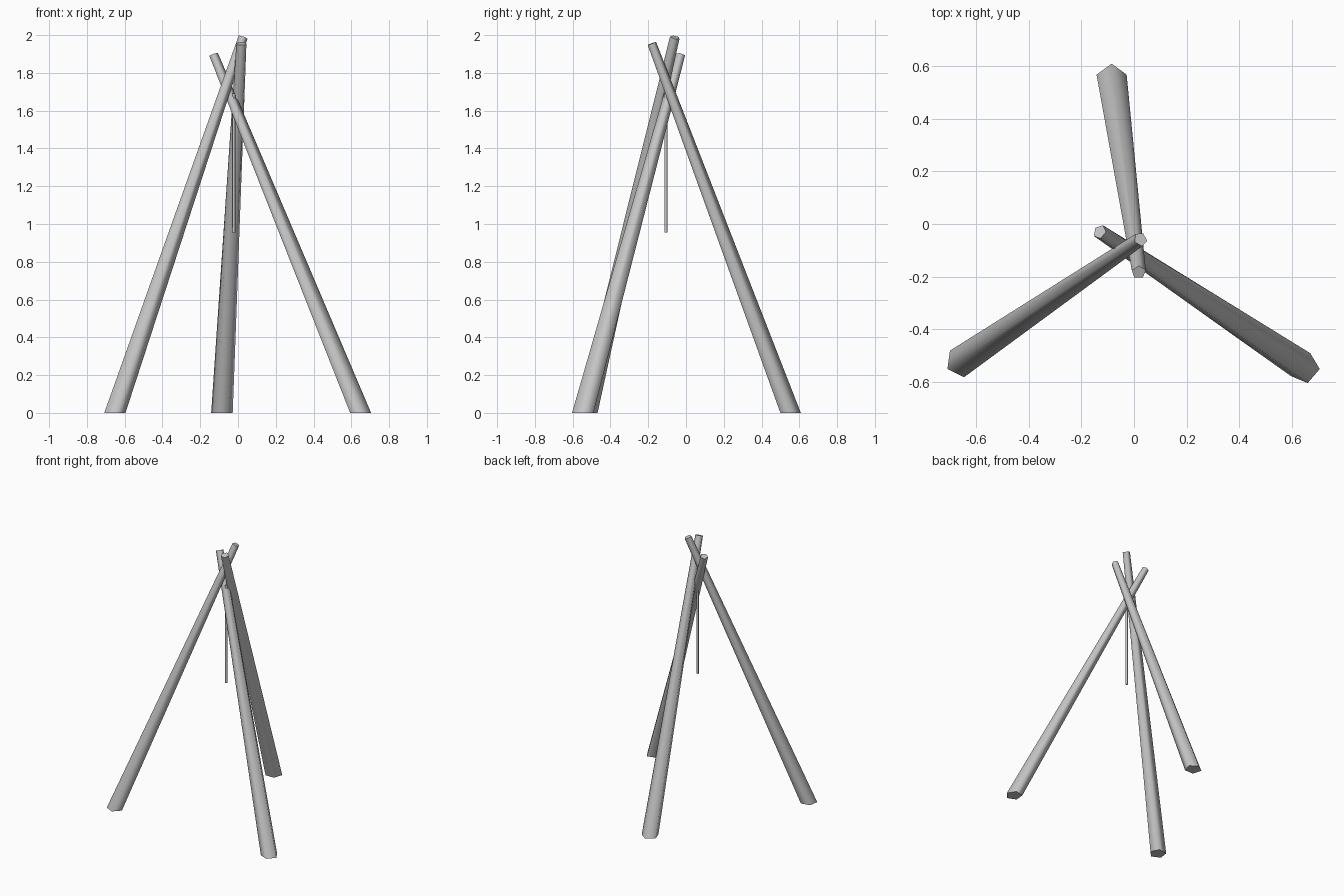
import bpy
import bmesh
from math import cos, sin, radians, tau
from mathutils import Vector

cube = bpy.data.objects.get("Cube")
if cube:
    bpy.data.objects.remove(cube, do_unlink=True)

grey = bpy.data.materials.new("plain grey")
grey.use_nodes = True
colour = (0.55, 0.55, 0.55, 1)
grey.diffuse_color = colour
grey.node_tree.nodes["Principled BSDF"].inputs["Base Color"].default_value = colour


def pole(name, base, top, base_radius, top_radius, turn, sides=5):
    """Tapered pole: foot cut level, head cut square to the axis."""
    base, top = Vector(base), Vector(top)
    axis = (top - base).normalized()
    bm = bmesh.new()
    foot, head = [], []
    for i in range(sides):
        a = radians(turn) + tau * i / sides
        out = Vector((cos(a), sin(a), 0))
        foot.append(bm.verts.new(base + out * base_radius))
        head.append(bm.verts.new(top + (out - axis * out.dot(axis)) * top_radius))
    for i in range(sides):
        j = (i + 1) % sides
        bm.faces.new((foot[i], foot[j], head[j], head[i])).smooth = True
    # flat end caps
    bm.faces.new(foot[::-1])
    bm.faces.new(head)
    mesh = bpy.data.meshes.new(name)
    bm.to_mesh(mesh)
    bm.free()
    mesh.materials.append(grey)
    obj = bpy.data.objects.new(name, mesh)
    bpy.context.collection.objects.link(obj)
    return obj


# three crossing poles
pole("right_pole", (-0.655, -0.522, 0), (0.025, -0.058, 1.988), 0.06, 0.028, 208)
pole("left_pole", (0.645, -0.545, 0), (-0.13, -0.03, 1.895), 0.06, 0.028, -5)
pole("back_pole", (-0.085, 0.548, 0), (0.018, -0.183, 1.955), 0.06, 0.028, 90)

# thin rod hanging from the crossing
pole("hanging_rod", (-0.022, -0.107, 0.955), (-0.022, -0.107, 1.69), 0.009, 0.009, 90)
